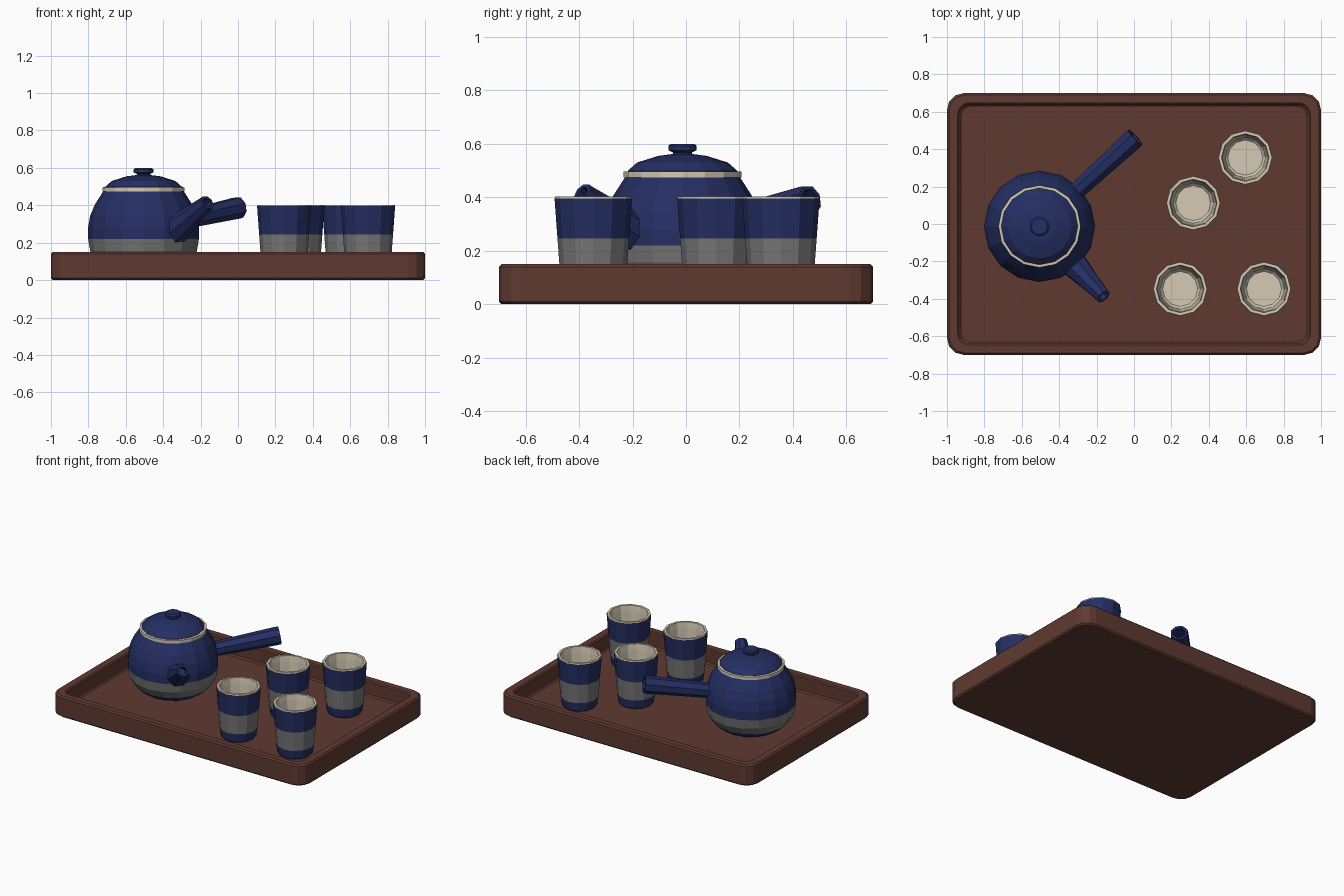
import bpy, bmesh, math
from mathutils import Vector

if "Cube" in bpy.data.objects:
    bpy.data.objects.remove(bpy.data.objects["Cube"])


def material(name, rgb):
    m = bpy.data.materials.new(name)
    m.diffuse_color = (*rgb, 1)
    m.use_nodes = True
    m.node_tree.nodes["Principled BSDF"].inputs["Base Color"].default_value = m.diffuse_color
    return m


BROWN = material("dark wood", (0.115, 0.042, 0.030))
BLUE = material("navy glaze", (0.018, 0.028, 0.125))
CREAM = material("cream glaze", (0.66, 0.59, 0.46))
GREY = material("grey band", (0.19, 0.185, 0.19))
POT = Vector((-0.505, -0.013, 0))
FLOOR = 0.042


def finish(name, bm, mats, loc=(0, 0, 0)):
    bmesh.ops.recalc_face_normals(bm, faces=bm.faces)
    me = bpy.data.meshes.new(name)
    bm.to_mesh(me)
    bm.free()
    for m in mats:
        me.materials.append(m)
    ob = bpy.data.objects.new(name, me)
    ob.location = loc
    bpy.context.collection.objects.link(ob)
    return ob


def bridge(bm, rings, colours=None, caps=(True, True)):
    """Join successive vertex loops with quads and cap the ends."""
    for k in range(len(rings) - 1):
        a, b = rings[k], rings[k + 1]
        n = len(a)
        for i in range(n):
            f = bm.faces.new((a[i], a[(i + 1) % n], b[(i + 1) % n], b[i]))
            f.material_index = colours[k] if colours else 0
    for ring, cap, k in ((rings[0], caps[0], 0), (rings[-1], caps[1], -1)):
        if cap:
            f = bm.faces.new(ring)
            f.material_index = colours[k] if colours else 0


def lathe(name, profile, sides, mats, loc, colours=None, closed=False):
    """Spin an (r, z) profile; colours gives a material per profile segment."""
    bm = bmesh.new()
    rings = []
    for r, z in profile:
        rings.append([bm.verts.new((r * math.cos(t), r * math.sin(t), z))
                      for t in (2 * math.pi * i / sides for i in range(sides))])
    if closed:
        rings.append(rings[0])
    bridge(bm, rings, colours, (not closed, not closed))
    return finish(name, bm, mats, loc)


def tube(name, start, end, stations, sides):
    """Straight tube; stations are (fraction along axis, radius)."""
    start, end = Vector(start), Vector(end)
    axis = end - start
    rot = axis.to_track_quat('Z', 'Y')
    bm = bmesh.new()
    rings = []
    for t, r in stations:
        c = start + axis * t
        rings.append([bm.verts.new(c + rot @ Vector((r * math.cos(a), r * math.sin(a), 0)))
                      for a in (2 * math.pi * (i + 0.5) / sides for i in range(sides))])
    bridge(bm, rings)
    return finish(name, bm, [BLUE])


def rounded_rect(bm, hx, hy, cut, z, steps=3):
    """Rectangle loop with clipped, slightly rounded corners."""
    ring = []
    for q, (sx, sy) in enumerate(((1, 1), (-1, 1), (-1, -1), (1, -1))):
        for i in range(steps + 1):
            a = math.pi / 2 * (q + i / steps)
            ring.append(bm.verts.new((sx * (hx - cut) + cut * math.cos(a),
                                      sy * (hy - cut) + cut * math.sin(a), z)))
    return ring


# Tray: outer wall, bevelled rim, recessed floor
bm = bmesh.new()
tray = [(0.99, 0.69, 0.085, 0), (1.0, 0.70, 0.09, 0.01), (1.0, 0.70, 0.09, 0.14),
        (0.99, 0.69, 0.085, 0.15), (0.943, 0.648, 0.06, 0.15), (0.935, 0.64, 0.055, 0.142),
        (0.935, 0.64, 0.055, FLOOR + 0.01), (0.925, 0.63, 0.05, FLOOR)]
bridge(bm, [rounded_rect(bm, *row) for row in tray])
finish("tray", bm, [BROWN])

# Cups: banded outside, cream rim and inside
cup_profile = [(0.105, FLOOR), (0.116, FLOOR + 0.012), (0.124, 0.11), (0.134, 0.245),
               (0.145, 0.395), (0.143, 0.402), (0.127, 0.402), (0.122, 0.36),
               (0.108, 0.10), (0.094, 0.085)]
cup_colours = [0, 0, 1, 0, 2, 2, 2, 2, 2]
for i, (x, y) in enumerate(((0.595, 0.355), (0.317, 0.112), (0.247, -0.347), (0.695, -0.347))):
    lathe(f"cup_{i + 1}", cup_profile, 12, [BLUE, GREY, CREAM], (x, y, 0), cup_colours)

# Teapot body with a pale band low down
body = [(0.17, FLOOR), (0.205, 0.06), (0.252, 0.10), (0.285, 0.155), (0.296, 0.22),
        (0.297, 0.28), (0.285, 0.345), (0.26, 0.405), (0.215, 0.475)]
lathe("teapot_body", body, 16, [BLUE, GREY], POT, [0, 0, 1, 1, 0, 0, 0, 0])

# Cream rim ring
lathe("teapot_rim", [(0.195, 0.472), (0.22, 0.474), (0.22, 0.496), (0.195, 0.498)],
      16, [CREAM], POT, closed=True)

# Lid and knob
lathe("lid", [(0.205, 0.485), (0.205, 0.499), (0.17, 0.53), (0.09, 0.555), (0.035, 0.562)],
      16, [BLUE], POT)
lathe("lid_knob", [(0.036, 0.552), (0.036, 0.568), (0.053, 0.576), (0.053, 0.592), (0.044, 0.6)],
      12, [BLUE], POT)

# Hollow side handle and spout
tube("handle", (-0.34, 0.145, 0.31), (0.007, 0.463, 0.388),
     [(0, 0.048), (0.95, 0.06), (1, 0.058), (1, 0.043), (0.7, 0.038)], 8)
tube("spout", (-0.345, -0.19, 0.26), (-0.163, -0.388, 0.415),
     [(0, 0.082), (0.5, 0.058), (0.95, 0.042), (1, 0.041), (1, 0.026), (0.7, 0.024)], 8)
